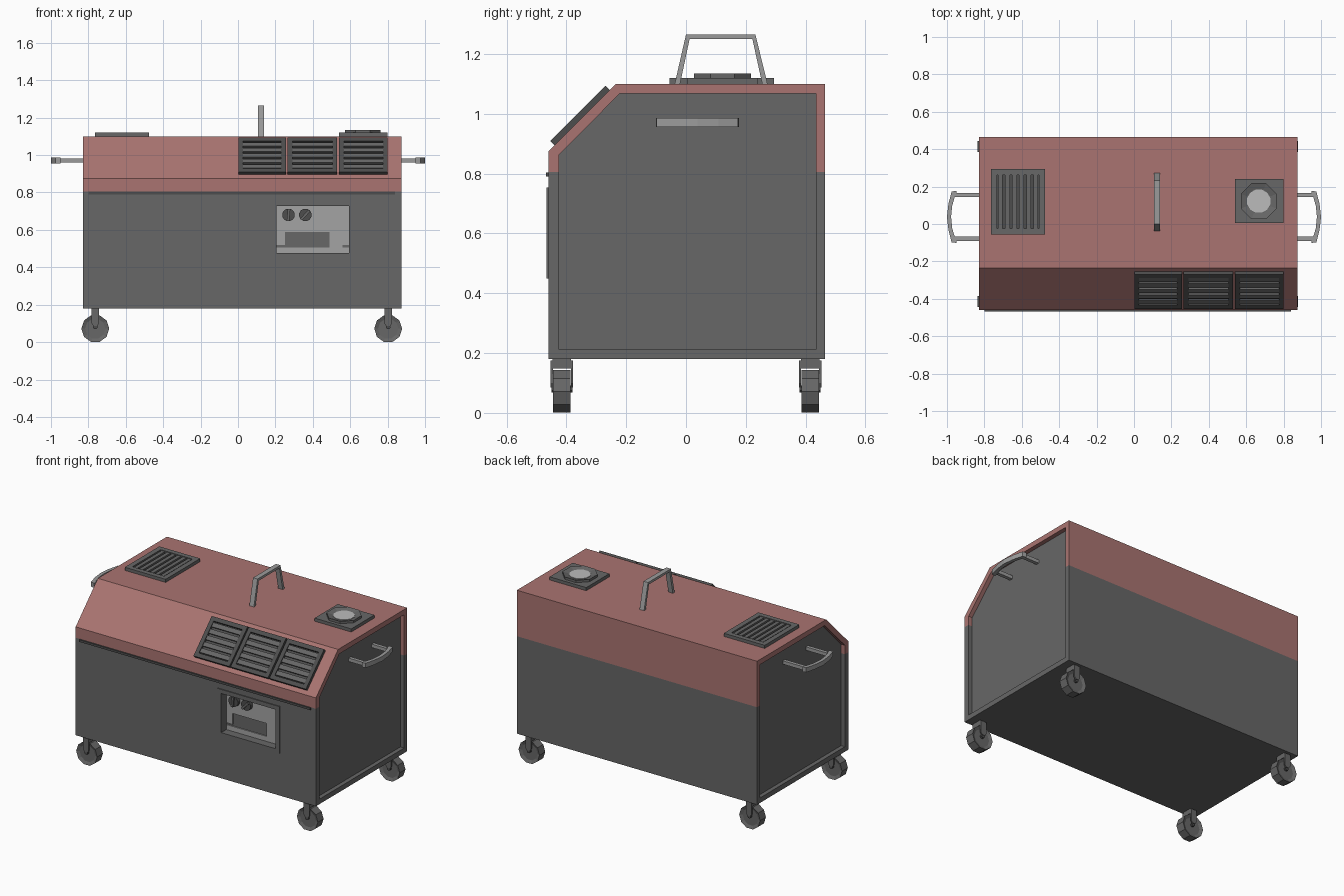
import bpy, bmesh, math
from mathutils import Matrix, Vector

if "Cube" in bpy.data.objects:
    bpy.data.objects.remove(bpy.data.objects["Cube"])


def material(name, r, g, b):
    m = bpy.data.materials.new(name)
    m.diffuse_color = (r, g, b, 1)
    m.use_nodes = True
    m.node_tree.nodes["Principled BSDF"].inputs["Base Color"].default_value = m.diffuse_color
    return m


GREY = material("body_grey", 0.135, 0.135, 0.135)
RED = material("faded_red", 0.40, 0.175, 0.165)
LIGHT = material("light_grey", 0.37, 0.37, 0.37)
STEEL = material("handle_steel", 0.33, 0.33, 0.33)
DARK = material("dark_grey", 0.075, 0.075, 0.075)
PALE = material("pale_cap", 0.50, 0.50, 0.50)


def finish(name, bm, *mats):
    bmesh.ops.recalc_face_normals(bm, faces=bm.faces)
    me = bpy.data.meshes.new(name)
    bm.to_mesh(me)
    bm.free()
    for m in mats:
        me.materials.append(m)
    ob = bpy.data.objects.new(name, me)
    bpy.context.collection.objects.link(ob)
    return ob


def boxes(name, mat, spans, mtx=Matrix()):
    """Boxes given as (x0, x1, y0, y1, z0, z1)."""
    bm = bmesh.new()
    for x0, x1, y0, y1, z0, z1 in spans:
        t = Matrix.Translation(((x0 + x1) / 2, (y0 + y1) / 2, (z0 + z1) / 2))
        s = Matrix.Diagonal((x1 - x0, y1 - y0, z1 - z0, 1))
        bmesh.ops.create_cube(bm, size=1, matrix=mtx @ t @ s)
    return finish(name, bm, mat)


def frame_spans(x0, x1, y0, y1, z0, z1, b):
    """Four bars around a rectangle in local xy."""
    return [(x0, x1, y0, y0 + b, z0, z1), (x0, x1, y1 - b, y1, z0, z1),
            (x0, x0 + b, y0 + b, y1 - b, z0, z1), (x1 - b, x1, y0 + b, y1 - b, z0, z1)]


def prism(name, mat, pts, vec):
    """Extrude a 3D outline along vec."""
    bm = bmesh.new()
    f = bm.faces.new([bm.verts.new(p) for p in pts])
    r = bmesh.ops.extrude_face_region(bm, geom=[f])
    bmesh.ops.translate(bm, vec=vec, verts=[v for v in r["geom"] if isinstance(v, bmesh.types.BMVert)])
    return finish(name, bm, mat)


def disc(name, mat, centre, r, depth, sides, axis="Z", inset=0, sink=0):
    """Cylinder with optionally sunk caps."""
    bm = bmesh.new()
    rot = Matrix.Rotation(math.pi / 2, 4, "X") if axis == "Y" else Matrix()
    turn = Matrix.Rotation(math.pi / sides, 4, "Z")
    bmesh.ops.create_cone(bm, cap_ends=True, segments=sides, radius1=r, radius2=r, depth=depth,
                          matrix=Matrix.Translation(centre) @ rot @ turn)
    if inset:
        caps = [f for f in bm.faces if len(f.verts) == sides]
        bmesh.ops.recalc_face_normals(bm, faces=bm.faces)
        bmesh.ops.inset_individual(bm, faces=caps, thickness=inset, depth=0)
        for f in caps:
            bmesh.ops.translate(bm, vec=f.normal * -sink, verts=f.verts)
    return finish(name, bm, mat)


# Body: rings along x, with sunk end panels, red above the seam
SEAM = 0.805
outer = [(-0.46, 0.18), (0.465, 0.18), (0.465, SEAM), (0.465, 1.10),
         (-0.235, 1.10), (-0.46, 0.875), (-0.46, SEAM)]
inner = [(-0.425, 0.212), (0.435, 0.212), (0.435, SEAM), (0.435, 1.067),
         (-0.222, 1.067), (-0.425, 0.862), (-0.425, SEAM)]
bm = bmesh.new()
rings = [[bm.verts.new((x, y, z)) for y, z in prof] for x, prof in (
    (-0.803, inner), (-0.83, inner), (-0.83, outer), (0.875, outer), (0.875, inner), (0.848, inner))]
for a, b in zip(rings, rings[1:]):
    for i in range(7):
        j = (i + 1) % 7
        f = bm.faces.new((a[i], a[j], b[j], b[i]))
        f.material_index = 1 if f.calc_center_median().z > SEAM else 0
bm.faces.new(rings[0])
bm.faces.new(rings[-1])
body = finish("body", bm, GREY, RED)

# Control panel recess
cutter = boxes("panel_cutter", GREY, [(0.206, 0.594, -0.6, -0.405, 0.475, 0.73)])
mod = body.modifiers.new("recess", "BOOLEAN")
mod.object, mod.operation, mod.solver = cutter, "DIFFERENCE", "EXACT"
bpy.context.view_layer.objects.active = body
bpy.ops.object.modifier_apply(modifier="recess")
bpy.data.objects.remove(cutter)

# Control panel: upright frame, light plate, screen and knobs
stand = Matrix.Rotation(math.pi / 2, 4, "X")  # local z becomes -y
boxes("panel_frame", GREY, frame_spans(0.18, 0.62, 0.45, 0.753, 0.455, 0.466, 0.026), stand)
boxes("control_plate", LIGHT, frame_spans(0.206, 0.594, 0.475, 0.73, 0.400, 0.412, 0.044)[2:]
      + [(0.206, 0.594, 0.475, 0.507, 0.400, 0.412), (0.206, 0.594, 0.59, 0.73, 0.400, 0.412),
         (0.49, 0.56, 0.507, 0.59, 0.400, 0.412), (0.206, 0.594, 0.475, 0.73, 0.392, 0.402)], stand)
for i, x in enumerate((0.27, 0.36)):
    disc(f"knob_{i}", DARK, (x, -0.42, 0.68), 0.034, 0.03, 12, "Y")
    grip = Matrix.Translation((x, -0.438, 0.68)) @ Matrix.Rotation((0.1, 0.75)[i], 4, "Y")
    boxes(f"knob_grip_{i}", GREY, [(-0.007, 0.007, -0.008, 0.008, -0.032, 0.032)], grip)

# Lip under the lid
boxes("front_lip", DARK, [(-0.80, 0.84, -0.468, -0.45, 0.79, 0.804)])


# Louvred vents
def vent(name, frame_mat, mtx, w, h, n, border):
    boxes(name + "_frame", frame_mat, frame_spans(-w / 2, w / 2, -h / 2, h / 2, -0.005, 0.02, border), mtx)
    boxes(name + "_back", DARK, [(-w / 2 + 0.01, w / 2 - 0.01, -h / 2 + 0.01, h / 2 - 0.01, -0.005, 0.004)], mtx)
    pitch = (h - 2 * border) / n
    ys = [-h / 2 + border + pitch * (k + 0.5) for k in range(n)]
    boxes(name + "_slats", GREY, [(-w / 2 + border, w / 2 - border, y - pitch * 0.33, y + pitch * 0.33,
                                   0, 0.016) for y in ys], mtx)


for i, (x0, x1) in enumerate(((0.002, 0.257), (0.265, 0.53), (0.54, 0.80))):
    m = Matrix.Translation(((x0 + x1) / 2, -0.3475, 0.9875)) @ Matrix.Rotation(math.pi / 4, 4, "X")
    vent(f"front_vent_{i}", DARK, m, x1 - x0, 0.262, 5, 0.026)
vent("top_vent", GREY, Matrix.Translation((-0.62, 0.12, 1.10)) @ Matrix.Rotation(math.pi / 2, 4, "Z"),
     0.35, 0.29, 6, 0.032)

# Exhaust port on the lid
boxes("port_plate", GREY, [(0.54, 0.80, 0.005, 0.24, 1.095, 1.12)])
disc("port_collar", GREY, (0.667, 0.122, 1.118), 0.104, 0.034, 8, inset=0.036, sink=0.01)
disc("port_cap", PALE, (0.667, 0.122, 1.122), 0.064, 0.012, 12)

# Lid handle
prism("lid_handle", STEEL, [(0.107, y, z) for y, z in (
    (-0.04, 1.09), (0.0, 1.265), (0.232, 1.265), (0.275, 1.09),
    (0.257, 1.09), (0.222, 1.25), (0.012, 1.25), (-0.022, 1.09))], (0.032, 0, 0))

# Side handles: curved grip on two posts
half_out = [(0.95, 0.139), (0.975, 0.136), (0.992, 0.07)]
half_in = [(0.972, 0.06), (0.957, 0.112), (0.95, 0.112)]
arc = half_out + [(1.0, 0)] + [(x, -y) for x, y in half_out[::-1]]
arc += [(x, -y) for x, y in half_in[::-1]] + [(0.978, 0)] + half_in
for side, s in (("right", 1), ("left", -1)):
    prism(side + "_grip", STEEL, [(s * x, y + 0.038, 0.956) for x, y in arc], (0, 0, 0.03))
    xs = sorted((s * 0.80, s * 0.965))
    boxes(side + "_grip_posts", STEEL, [(*xs, y - 0.011, y + 0.011, 0.96, 0.982) for y in (-0.079, 0.155)])

# Casters
for fx, cx in (("left", -0.763), ("right", 0.803)):
    for fy, cy in (("front", -0.415), ("back", 0.415)):
        tag = f"{fy}_{fx}_"
        disc(tag + "wheel", GREY, (cx, cy, 0.072), 0.0745, 0.058, 10, "Y", inset=0.02, sink=0.008)
        boxes(tag + "fork_top", GREY, [(cx - 0.02, cx + 0.02, cy - 0.031, cy + 0.031, 0.148, 0.185)])
        fork = [(-0.02, 0.175), (-0.02, 0.10), (-0.01, 0.085), (0.01, 0.085), (0.02, 0.10), (0.02, 0.175)]
        for k, y in enumerate((cy - 0.038, cy + 0.03)):
            prism(f"{tag}fork_{k}", GREY, [(cx + x, y, z) for x, z in fork], (0, 0.008, 0))
        disc(tag + "axle", DARK, (cx, cy, 0.08), 0.012, 0.07, 8, "Y")
